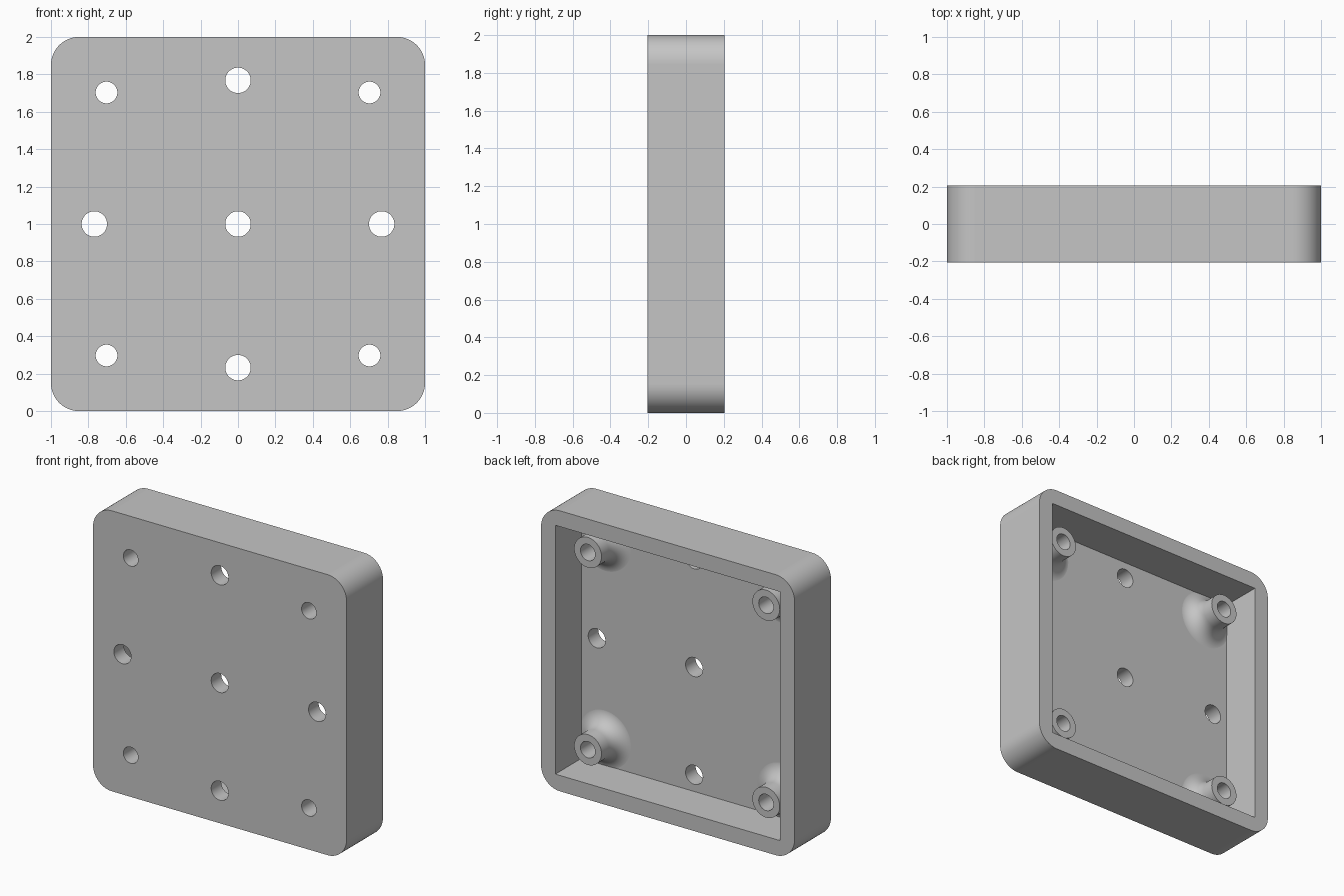
import bpy, bmesh
from math import cos, sin, pi
from mathutils import Matrix, Vector

if "Cube" in bpy.data.objects:
    bpy.data.objects.remove(bpy.data.objects["Cube"])

DEPTH, WALL, CORNER = 0.41, 0.113, 0.15
FRONT, BACK = -DEPTH / 2, DEPTH / 2
FLOOR = FRONT + WALL
BOSS_TOP, BOSS_R, FILLET = BACK - 0.103, 0.108, 0.11
BOSS_AT, MOUNT_AT = 0.703, 0.768
SCREW_R, MOUNT_R = 0.058, 0.068

grey = bpy.data.materials.new("light_grey")
grey.use_nodes = True
colour = (0.56, 0.56, 0.56, 1)
grey.diffuse_color = colour
grey.node_tree.nodes["Principled BSDF"].inputs["Base Color"].default_value = colour


def make(name, bm):
    bmesh.ops.recalc_face_normals(bm, faces=bm.faces[:])
    mesh = bpy.data.meshes.new(name)
    bm.to_mesh(mesh)
    bm.free()
    mesh.materials.append(grey)
    obj = bpy.data.objects.new(name, mesh)
    bpy.context.collection.objects.link(obj)
    return obj


def prism(bm, outline, y0, y1):
    """Extrude an (x, z) outline along y."""
    face = bm.faces.new([bm.verts.new((x, y0, z)) for x, z in outline])
    ext = bmesh.ops.extrude_face_region(bm, geom=[face])
    moved = [g for g in ext["geom"] if isinstance(g, bmesh.types.BMVert)]
    bmesh.ops.translate(bm, verts=moved, vec=(0, y1 - y0, 0))


def circle(cx, cz, r, n=48):
    return [(cx + r * cos(2 * pi * i / n), cz + r * sin(2 * pi * i / n)) for i in range(n)]


def rounded_square(half, r, steps=16):
    points = []
    for q, (sx, sz) in enumerate(((1, 1), (-1, 1), (-1, -1), (1, -1))):
        for i in range(steps + 1):
            a = (q + i / steps) * pi / 2
            points.append((sx * (half - r) + r * cos(a), 1 + sz * (half - r) + r * sin(a)))
    return points


def boss(bm, cx, cz, n=48, steps=10):
    """Lathe a post with a filleted foot that sinks into the floor."""
    profile = [(BOSS_R, BOSS_TOP)]
    for i in range(steps + 1):
        a = i / steps * pi / 2
        profile.append((BOSS_R + FILLET * (1 - cos(a)), FLOOR - 0.001 + FILLET * (1 - sin(a))))
    profile.append((BOSS_R + FILLET, FLOOR - WALL / 2))
    rings = [[bm.verts.new((x, y, z)) for x, z in circle(cx, cz, r, n)] for r, y in profile]
    for a, b in zip(rings, rings[1:]):
        for i in range(n):
            j = (i + 1) % n
            bm.faces.new((a[i], a[j], b[j], b[i]))
    bm.faces.new(rings[0])
    bm.faces.new(rings[-1])


def combine(target, other, operation):
    mod = target.modifiers.new(operation, "BOOLEAN")
    mod.operation, mod.object, mod.solver = operation, other, "EXACT"
    bpy.context.view_layer.objects.active = target
    bpy.ops.object.modifier_apply(modifier=mod.name)
    bpy.data.objects.remove(other)


corners = [(sx * BOSS_AT, 1 + sz * BOSS_AT) for sx in (-1, 1) for sz in (-1, 1)]

# Rounded outer body
bm = bmesh.new()
prism(bm, rounded_square(1, CORNER), FRONT, BACK)
body = make("enclosure_cover", bm)

# Square recess open at the back
bm = bmesh.new()
h = 1 - WALL
prism(bm, [(-h, 1 - h), (h, 1 - h), (h, 1 + h), (-h, 1 + h)], FLOOR, BACK + 0.1)
combine(body, make("recess_cutter", bm), "DIFFERENCE")

# Four filleted screw bosses
bm = bmesh.new()
for x, z in corners:
    boss(bm, x, z)
combine(body, make("screw_bosses", bm), "UNION")

# Screw holes through the bosses, mounting holes in a cross
bm = bmesh.new()
for x, z in corners:
    prism(bm, circle(x, z, SCREW_R), FRONT - 0.1, BACK + 0.1)
for dx, dz in ((0, 0), (1, 0), (-1, 0), (0, 1), (0, -1)):
    prism(bm, circle(dx * MOUNT_AT, 1 + dz * MOUNT_AT, MOUNT_R), FRONT - 0.1, BACK + 0.1)
combine(body, make("hole_cutter", bm), "DIFFERENCE")

# Smooth curved surfaces, keep the large planes flat
bpy.ops.object.select_all(action="DESELECT")
body.select_set(True)
bpy.context.view_layer.objects.active = body
bpy.ops.object.shade_smooth_by_angle(angle=pi / 6)
for p in body.data.polygons:
    if p.area > 0.1 or abs(p.normal.y) > 0.9999:
        p.use_smooth = False
